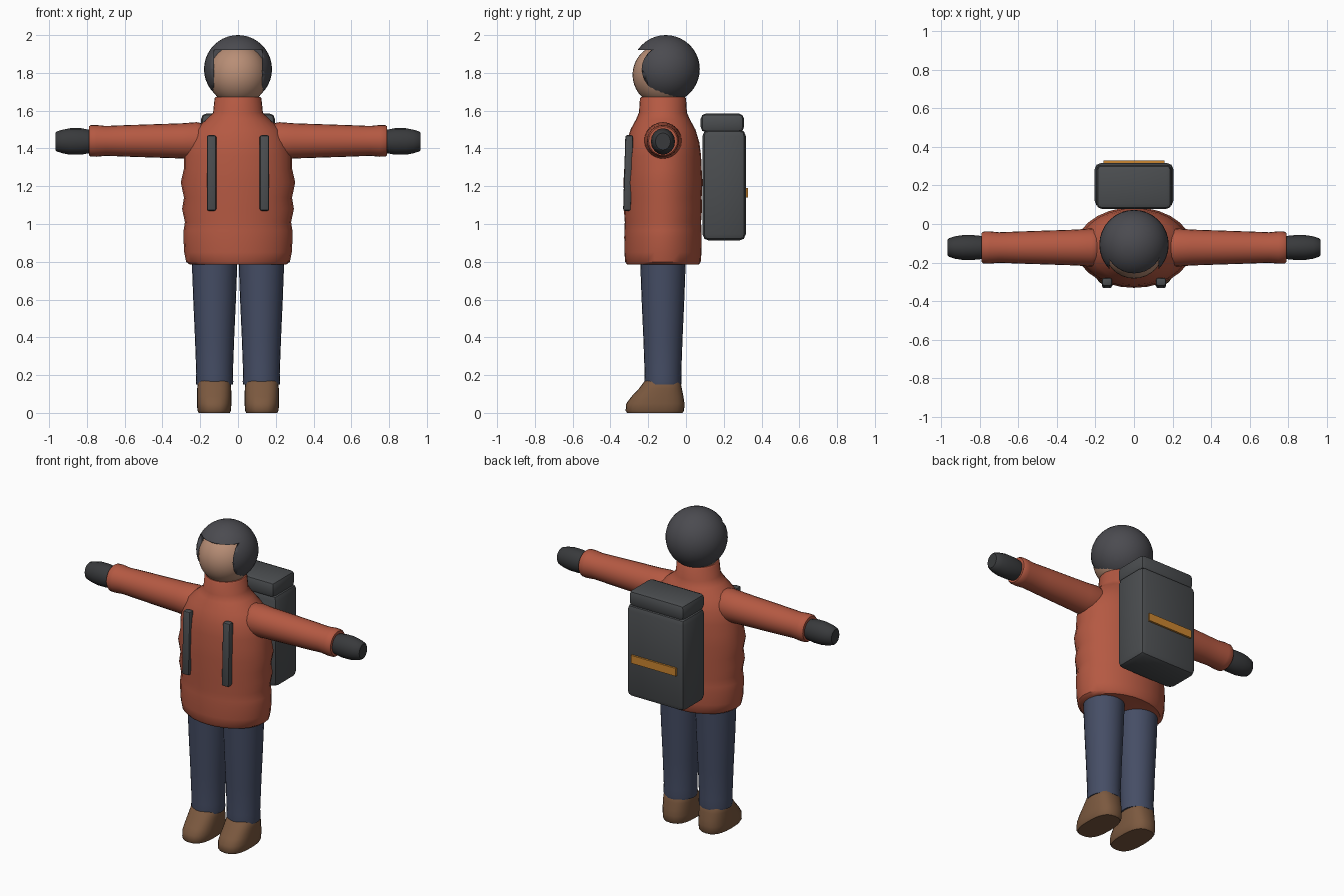
import bpy, bmesh, math
from mathutils import Vector

if "Cube" in bpy.data.objects:
    bpy.data.objects.remove(bpy.data.objects["Cube"])


def finish(obj, color, mirror=False, angle=40):
    mat = bpy.data.materials.get(color[0]) or bpy.data.materials.new(color[0])
    mat.diffuse_color = (*color[1], 1)
    mat.use_nodes = True
    mat.node_tree.nodes["Principled BSDF"].inputs["Base Color"].default_value = mat.diffuse_color
    obj.data.materials.clear()
    obj.data.materials.append(mat)
    if mirror:
        obj.modifiers.new("mirror", 'MIRROR').use_axis[0] = True
    bpy.ops.object.select_all(action='DESELECT')
    obj.select_set(True)
    bpy.context.view_layer.objects.active = obj
    bpy.ops.object.shade_smooth_by_angle(angle=math.radians(angle))
    return obj


def new_object(name, bm):
    bmesh.ops.recalc_face_normals(bm, faces=bm.faces)
    mesh = bpy.data.meshes.new(name)
    bm.to_mesh(mesh)
    bm.free()
    obj = bpy.data.objects.new(name, mesh)
    bpy.context.collection.objects.link(obj)
    return obj


def loft(name, sections, color, axis='Z', power=2.0, sides=24, mirror=False):
    """Skin capped (super)ellipse sections: (centre, half width, half depth)."""
    bm = bmesh.new()
    rings = []
    for centre, a, b in sections:
        ring = []
        for i in range(sides):
            t = 2 * math.pi * i / sides
            c, s = math.cos(t), math.sin(t)
            u = a * math.copysign(abs(c) ** (2 / power), c)
            v = b * math.copysign(abs(s) ** (2 / power), s)
            offset = (u, v, 0) if axis == 'Z' else (0, u, v)
            ring.append(bm.verts.new(Vector(centre) + Vector(offset)))
        rings.append(ring)
    for low, high in zip(rings, rings[1:]):
        for i in range(sides):
            j = (i + 1) % sides
            bm.faces.new((low[i], low[j], high[j], high[i]))
    bm.faces.new(rings[0])
    bm.faces.new(rings[-1])
    return finish(new_object(name, bm), color, mirror)


def box(name, lo, hi, color, bevel=0.0, segments=2, mirror=False, tilt=0.0):
    lo, hi = Vector(lo), Vector(hi)
    bm = bmesh.new()
    bmesh.ops.create_cube(bm, size=1)
    bmesh.ops.scale(bm, vec=hi - lo, verts=bm.verts)
    if bevel:
        bmesh.ops.bevel(bm, geom=bm.edges[:], offset=bevel, segments=segments,
                        profile=0.5, affect='EDGES')
    for v in bm.verts:
        v.co.y += tilt * v.co.z
    bmesh.ops.translate(bm, vec=(lo + hi) / 2, verts=bm.verts)
    return finish(new_object(name, bm), color, mirror, 30)


def ball(name, centre, radii, color):
    bm = bmesh.new()
    bmesh.ops.create_uvsphere(bm, u_segments=32, v_segments=20, radius=1)
    bmesh.ops.scale(bm, vec=radii, verts=bm.verts)
    bmesh.ops.translate(bm, vec=centre, verts=bm.verts)
    return finish(new_object(name, bm), color)


RED = ("jacket red", (0.46, 0.10, 0.055))
NAVY = ("trouser navy", (0.06, 0.075, 0.13))
BROWN = ("boot brown", (0.20, 0.10, 0.05))
SKIN = ("skin", (0.48, 0.27, 0.18))
HOOD = ("hood grey", (0.07, 0.07, 0.08))
GLOVE = ("glove black", (0.04, 0.042, 0.045))
PACK = ("pack grey", (0.07, 0.075, 0.08))
ORANGE = ("stripe orange", (0.6, 0.24, 0.03))
Y = -0.122  # body centre line

# quilted jacket with collar
profile = [(0.785, .255, .19), (0.80, .275, .20), (0.85, .285, .204), (0.93, .289, .205),
           (0.965, .288, .204), (1.01, .281, .202), (1.08, .296, .207), (1.14, .286, .205),
           (1.22, .303, .209), (1.29, .287, .205), (1.36, .287, .202), (1.43, .268, .193),
           (1.50, .232, .172), (1.555, .165, .142), (1.59, .132, .127), (1.665, .124, .122),
           (1.672, .118, .116)]
loft("jacket", [((0, Y, z), a, b) for z, a, b in profile], RED, sides=28)

# sleeves
sleeve = [(0.17, .075), (0.19, .093), (0.22, .099), (0.30, .093), (0.45, .088), (0.60, .083),
          (0.70, .079), (0.75, .084), (0.78, .083), (0.79, .076)]
loft("sleeve", [((x, Y, 1.44), r, r) for x, r in sleeve], RED, axis='X', mirror=True)

# gloves
glove = [(0.76, .056, .058), (0.80, .061, .064), (0.83, .064, .07), (0.89, .064, .07),
         (0.93, .058, .062), (0.96, .048, .053), (0.967, .04, .045)]
loft("glove", [((x, Y, 1.437), a, b) for x, a, b in glove], GLOVE,
     axis='X', sides=16, mirror=True)

# trousers
leg = [(0.15, .097), (0.165, .099), (0.21, .097), (0.40, .104), (0.60, .113), (0.84, .122)]
loft("trouser_leg", [((.124, Y, z), r, r) for z, r in leg], NAVY, mirror=True)

# boots: (height, toe y, heel y, half width)
boot = [(0.0, -.312, -.018, .082), (0.012, -.32, -.01, .089), (0.05, -.316, -.008, .091),
        (0.085, -.29, -.013, .091), (0.13, -.248, -.022, .09), (0.165, -.222, -.03, .086),
        (0.19, -.195, -.05, .068)]
loft("boot", [((.126, (t + h) / 2, z), w, (h - t) / 2) for z, t, h, w in boot], BROWN,
     power=2.6, mirror=True)

# face and hood with a square front opening
ball("face", (0, -.12, 1.79), (.158, .163, .163), SKIN)
hood = ball("hood", (0, -.107, 1.82), (.18, .18, .18), HOOD)
cutter = box("hood_cutter", (-.127, -.4, 1.5), (.127, -.16, 1.92), HOOD)
cutter.hide_render = True
cutter.hide_viewport = True
cut = hood.modifiers.new("opening", 'BOOLEAN')
cut.operation = 'DIFFERENCE'
cut.object = cutter
cut.solver = 'EXACT'
hood.modifiers.move(len(hood.modifiers) - 1, 0)

# backpack with lid, stripe and chest straps
box("backpack", (-.205, .087, .912), (.205, .317, 1.50), PACK, .035, 2)
box("backpack_lid", (-.195, .078, 1.485), (.195, .307, 1.585), PACK, .028, 2)
box("reflective_stripe", (-.158, .305, 1.14), (.158, .329, 1.19), ORANGE)
box("chest_strap", (.115, -.327, 1.07), (.165, -.285, 1.47), PACK, .01, 2,
    mirror=True, tilt=0.03)
